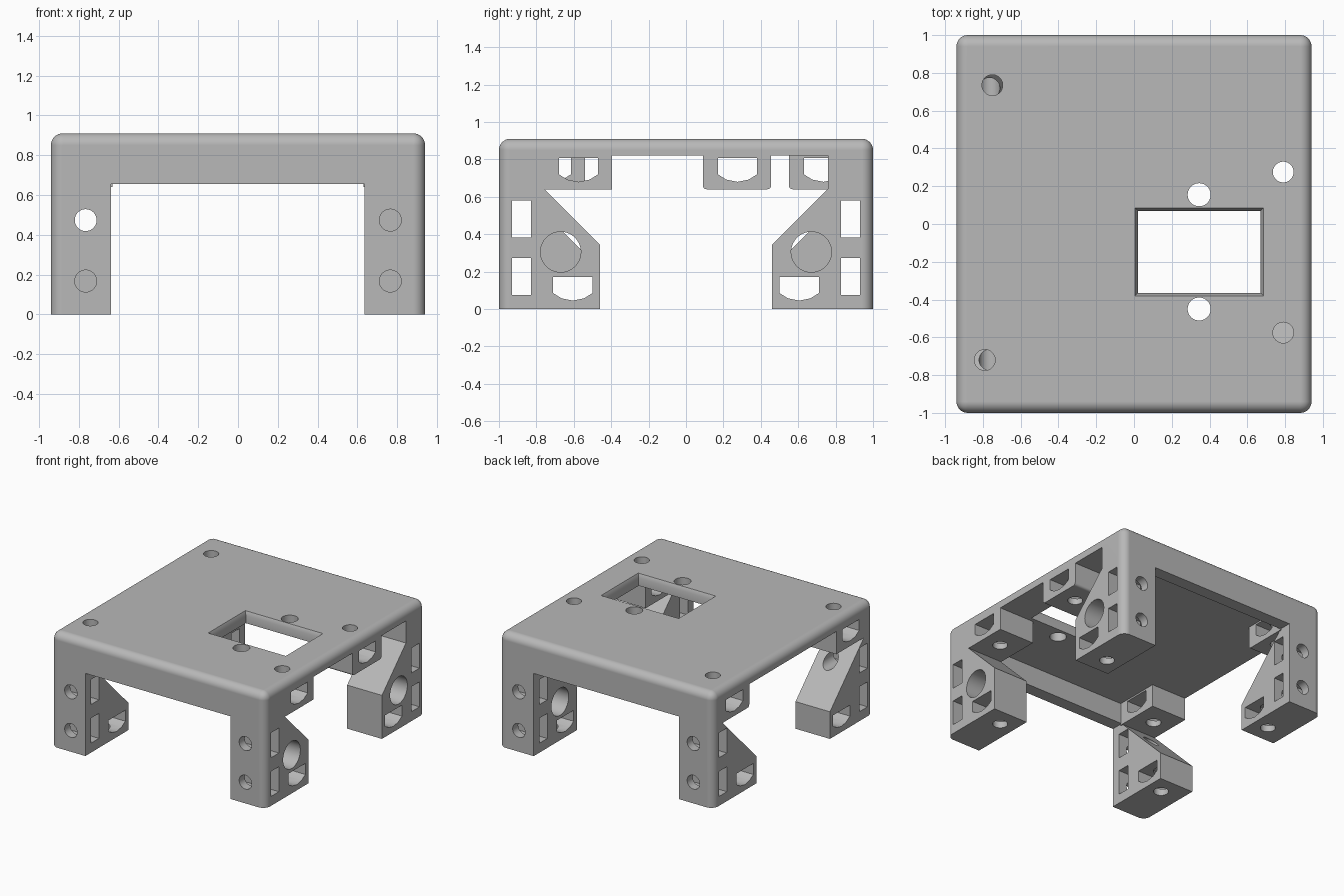
import bpy, bmesh, math
from mathutils import Matrix, Vector

old = bpy.data.objects.get("Cube")
if old:
    bpy.data.objects.remove(old, do_unlink=True)

grey = bpy.data.materials.new("matte_grey")
grey.use_nodes = True
grey.diffuse_color = (0.48, 0.48, 0.48, 1)
grey.node_tree.nodes["Principled BSDF"].inputs["Base Color"].default_value = (0.48, 0.48, 0.48, 1)


def to_object(bm, name):
    bmesh.ops.recalc_face_normals(bm, faces=bm.faces)
    mesh = bpy.data.meshes.new(name)
    bm.to_mesh(mesh)
    bm.free()
    mesh.materials.append(grey)
    ob = bpy.data.objects.new(name, mesh)
    bpy.context.scene.collection.objects.link(ob)
    return ob


def prism(name, pts, x0, x1, soften=0.0):
    """Extrude a (y, z) outline along x; soften rounds its lower edges."""
    bm = bmesh.new()
    face = bm.faces.new([bm.verts.new((x0, y, z)) for y, z in pts])
    out = bmesh.ops.extrude_face_region(bm, geom=[face])
    bmesh.ops.translate(bm, vec=(x1 - x0, 0, 0),
                        verts=[v for v in out["geom"] if isinstance(v, bmesh.types.BMVert)])
    if soften:
        low = min(v.co.z for v in bm.verts)
        edges = [e for e in bm.edges if all(v.co.z < low + 1e-4 for v in e.verts)
                 and abs(e.verts[0].co.x - e.verts[1].co.x) > 0.01]
        bmesh.ops.bevel(bm, geom=edges, offset=soften, segments=4, profile=0.5, affect='EDGES')
    return to_object(bm, name)


def box(name, x0, x1, y0, y1, z0, z1, soften=0.0):
    return prism(name, [(y0, z0), (y1, z0), (y1, z1), (y0, z1)], x0, x1, soften)


def rod(name, a, b, r):
    a, b = Vector(a), Vector(b)
    d = b - a
    bm = bmesh.new()
    m = Matrix.Translation((a + b) / 2) @ d.to_track_quat('Z', 'Y').to_matrix().to_4x4()
    bmesh.ops.create_cone(bm, cap_ends=True, segments=40, radius1=r, radius2=r,
                          depth=d.length, matrix=m)
    return to_object(bm, name)


def combine(ob, tool, operation):
    tool.hide_render = True
    mod = ob.modifiers.new("join", 'BOOLEAN')
    mod.operation = operation
    mod.solver = 'EXACT'
    mod.object = tool
    bpy.ops.object.select_all(action='DESELECT')
    bpy.context.view_layer.objects.active = ob
    ob.select_set(True)
    bpy.ops.object.modifier_apply(modifier=mod.name)
    bpy.data.objects.remove(tool, do_unlink=True)


def nut_slot(y, base, x0, x1):
    """Sideways nut pocket with a shallow rounded floor."""
    shape = [(-.105, .172), (-.105, .085), (-.06, .057), (0, .045),
             (.06, .057), (.105, .085), (.105, .172)]
    return prism("nut_slot", [(y + u, base + w) for u, w in shape], x0, x1)


# Oversized plate, trimmed later by the rounded envelope
body = box("stand_body", -1.2, 1.2, -1.2, 1.2, 0.82, 1.2)

# Front and back skirts
for s in (-1, 1):
    combine(body, box("skirt", -1.15, 1.15, *sorted((s * 0.9, s * 1.15)), 0.655, 1.15), 'UNION')

# Four gusseted legs, the -x pair with lower gussets
tall = [(1.1, -.1), (.46, -.1), (.46, .345), (.76, .645), (.76, 1.05), (1.1, 1.05)]
short = [(1.1, -.1), (.46, -.1), (.46, .215), (.885, .64), (.885, 1.05), (1.1, 1.05)]
for s in (-1, 1):
    combine(body, prism("tall_leg", [(s * y, z) for y, z in tall], .635, 1.1), 'UNION')
    combine(body, prism("short_leg", [(s * y, z) for y, z in short], -1.1, -.638), 'UNION')

# Screw bosses under the plate: screw x, screw y, edge rounding
bosses = [(.79, .275, .02), (.79, -.575, 0), (-.75, .735, .02), (-.79, -.72, 0)]
for bx, by, soft in bosses:
    x0, x1 = (.63, 1.07) if bx > 0 else (-1.07, -.63)
    combine(body, box("boss", x0, x1, by - .185, by + .18, .64, 1.0, soft), 'UNION')

# Rounded outer envelope
bm = bmesh.new()
bmesh.ops.create_cube(bm, size=1, matrix=Matrix.Translation((0, 0, .455)) @ Matrix.Diagonal((1.88, 2, .91, 1)))
rim = [e for e in bm.edges if any(v.co.z > .5 for v in e.verts)]
bmesh.ops.bevel(bm, geom=rim, offset=.06, segments=8, profile=0.5, affect='EDGES')
combine(body, to_object(bm, "envelope"), 'INTERSECT')

cutters = []
# Boss screw holes and nut slots
for bx, by, soft in bosses:
    cutters.append(rod("screw_hole", (bx, by, .6), (bx, by, 1), .055))
    cutters.append(nut_slot(by, .635, *((.5, 1.1) if bx > 0 else (-1.1, -.5))))

# Leg holes
for sx in (-1, 1):
    for sy in (-1, 1):
        x0, x1 = sorted((sx * .5, sx * 1.1))
        cutters.append(nut_slot(sy * .605, 0, x0, x1))
        cutters.append(rod("foot_hole", (sx * .765, sy * .605, -.1), (sx * .765, sy * .605, .19), .055))
        for z in (.168, .474):
            # the upper holes of the short legs come out through the gusset
            end = .5 if (sx < 0 and z > .3) else .76
            cutters.append(rod("wall_hole", (sx * .765, sy * 1.1, z), (sx * .765, sy * end, z), .055))
            cutters.append(box("wall_slot", x0, x1, *sorted((sy * .83, sy * .93)), z - .093, z + .105))
        if sx > 0:
            cutters.append(rod("cable_bore", (x0, sy * .67, .305), (x1, sy * .67, .305), .108))

# Window with flared rim, and its two screw holes
cutters.append(box("window", .02, .67, -.365, .07, .7, 1.0))
flare = box("window_flare", .02, .67, -.365, .07, .88, .92)
for v in flare.data.vertices:
    if v.co.z > .9:
        v.co.x += .02 if v.co.x > .3 else -.02
        v.co.y += .02 if v.co.y > -.1 else -.02
cutters.append(flare)
for y in (.155, -.45):
    cutters.append(rod("window_screw_hole", (.345, y, .7), (.345, y, 1), .061))

for c in cutters:
    combine(body, c, 'DIFFERENCE')

# Finish: one colour, smooth fillets with sharp edges kept
body.data.materials.clear()
body.data.materials.append(grey)
for p in body.data.polygons:
    p.material_index = 0
bpy.ops.object.select_all(action='DESELECT')
bpy.context.view_layer.objects.active = body
body.select_set(True)
bpy.ops.object.shade_smooth_by_angle(angle=math.radians(30))
wn = body.modifiers.new("even_shading", 'WEIGHTED_NORMAL')
wn.keep_sharp = True
